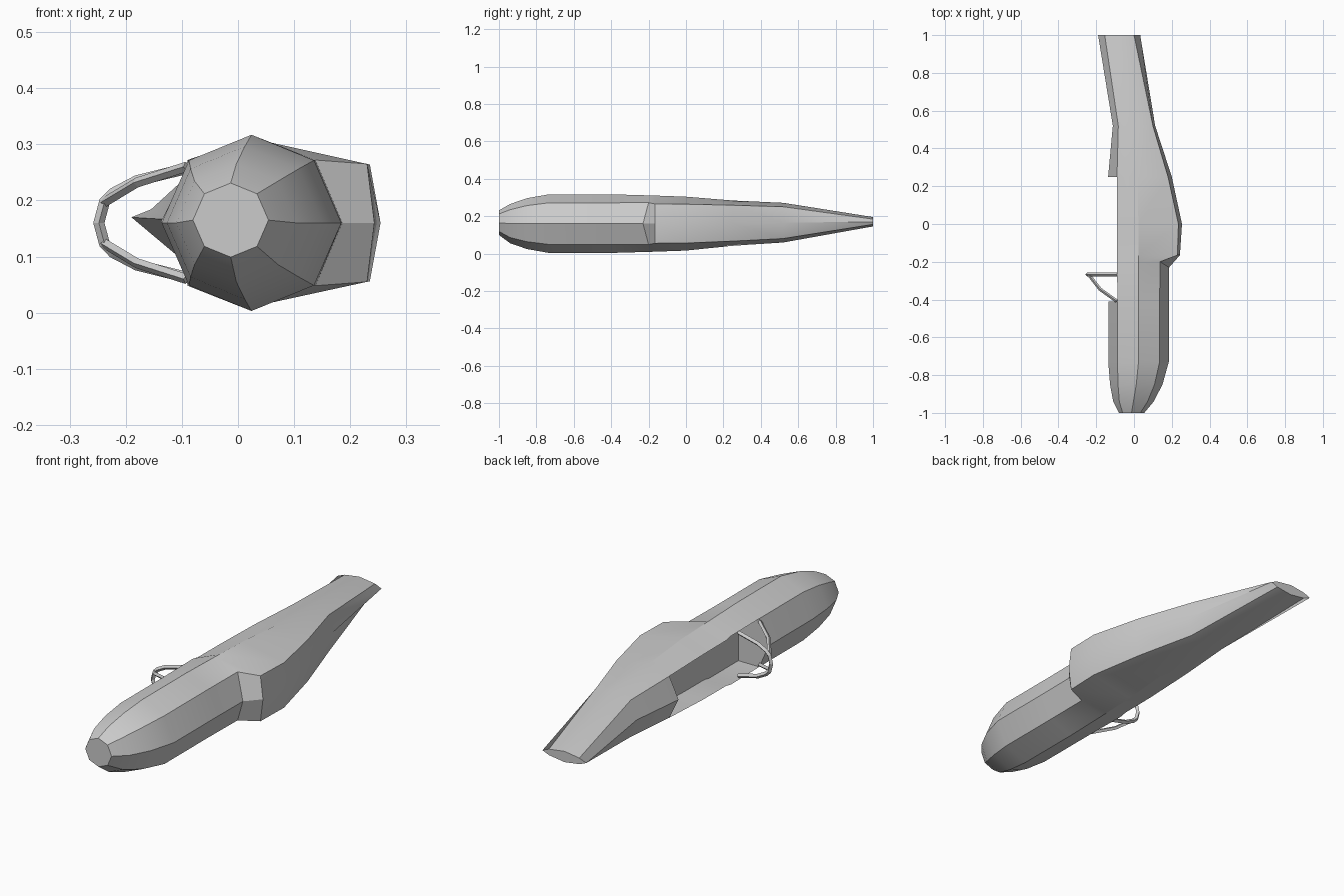
import bpy, bmesh, math

if "Cube" in bpy.data.objects:
    bpy.data.objects.remove(bpy.data.objects["Cube"])

ZC = 0.16


def finish(bm, name):
    bmesh.ops.recalc_face_normals(bm, faces=bm.faces[:])
    me = bpy.data.meshes.new(name)
    bm.to_mesh(me)
    bm.free()
    ob = bpy.data.objects.new(name, me)
    bpy.context.collection.objects.link(ob)
    bpy.ops.object.select_all(action='DESELECT')
    ob.select_set(True)
    bpy.context.view_layer.objects.active = ob
    bpy.ops.object.shade_smooth_by_angle(angle=math.radians(25))
    return ob


def octagon(y, cx, r):
    k = r * 0.71
    return (y, cx - r * 1.02, cx - k, cx, cx + k, cx + r * 1.02, k, r, 0)


# Stations: y, left, left shoulder, ridge, right shoulder, right,
#           shoulder half height, ridge half height, flank y offset
stations = [
    octagon(-1, -0.013, 0.066),
    octagon(-0.94, -0.003, 0.105),
    octagon(-0.85, 0.012, 0.136),
    octagon(-0.73, 0.024, 0.157),
    octagon(-0.41, 0.024, 0.157),
    (-0.2, -0.137, -0.09, 0.023, 0.138, 0.186, 0.112, 0.151, -0.03),
    (-0.165, -0.137, -0.09, 0.023, 0.23, 0.243, 0.105, 0.15, 0),
    (0.0, -0.137, -0.09, 0.023, 0.235, 0.254, 0.104, 0.144, 0),
    (0.25, -0.137, -0.09, 0.02, 0.18, 0.2, 0.096, 0.121, 0),
    (0.52, -0.112, -0.083, 0.01, 0.1, 0.112, 0.085, 0.106, 0),
    (1.0, -0.19, -0.155, -0.08, 0.0, 0.033, 0.014, 0.025, 0),
]

# Pod body, lofted, with the left side left open for the bay
bm = bmesh.new()
rings = []
for y, xl, xa, xm, xb, xr, ha, hm, dy in stations:
    zc = ZC + max(0, y) * 0.01 + (0.005 if y == -1 else 0)
    pts = [(xm, y, zc + hm), (xb, y, zc + ha), (xr, y + dy, zc), (xb, y, zc - ha),
           (xm, y, zc - hm), (xa, y, zc - ha), (xl, y, zc), (xa, y, zc + ha)]
    rings.append([bm.verts.new(p) for p in pts])
for s, (a, b) in enumerate(zip(rings, rings[1:])):
    for i in range(8):
        if 4 <= s <= 7 and i in (5, 6):
            continue
        j = (i + 1) % 8
        bm.faces.new((a[i], a[j], b[j], b[i]))
bm.faces.new(rings[0])
bm.faces.new(rings[-1])

# Bay recess: floor, roof, back wall and end walls
rows = []
for s in range(4, 9):
    lo, hi = rings[s][5], rings[s][7]
    rows.append((lo, bm.verts.new((0.02, lo.co.y, lo.co.z)),
                 bm.verts.new((0.02, hi.co.y, hi.co.z)), hi))
for a, b in zip(rows, rows[1:]):
    for i in range(3):
        bm.faces.new((a[i], a[i + 1], b[i + 1], b[i]))
for s, r in ((4, rows[0]), (8, rows[-1])):
    bm.faces.new((*r, rings[s][6]))
loose = [v for v in bm.verts if not v.link_faces]
bmesh.ops.delete(bm, geom=loose, context='VERTS')
finish(bm, "pod_body")


def bar(name, path, r):
    """Square bar swept along a polyline."""
    cu = bpy.data.curves.new(name, 'CURVE')
    cu.dimensions = '3D'
    cu.bevel_depth = r
    cu.bevel_resolution = 0
    cu.use_fill_caps = True
    sp = cu.splines.new('POLY')
    sp.points.add(len(path) - 1)
    for p, co in zip(sp.points, path):
        p.co = (*co, 1)
    ob = bpy.data.objects.new(name, cu)
    bpy.context.collection.objects.link(ob)
    bpy.ops.object.select_all(action='DESELECT')
    ob.select_set(True)
    bpy.context.view_layer.objects.active = ob
    bpy.ops.object.convert(target='MESH')
    bpy.ops.object.shade_flat()


# Guard hoop beside the bay, mirrored top to bottom
half = [(-0.08, 0.1), (-0.18, 0.075), (-0.222, 0.053), (-0.238, 0.037)]
hoop = [(x, -0.268, ZC + h) for x, h in half] + [(-0.248, -0.268, ZC)]
hoop += [(x, -0.268, ZC - h) for x, h in reversed(half)]
bar("guard_hoop", hoop, 0.01)

# Diagonal braces from the front of the bay to the hoop
for name, s in (("upper_brace", 1), ("lower_brace", -1)):
    bar(name, [(-0.092, -0.408, ZC + s * 0.1), (-0.18, -0.345, ZC + s * 0.072),
               (-0.238, -0.27, ZC + s * 0.037)], 0.009)
